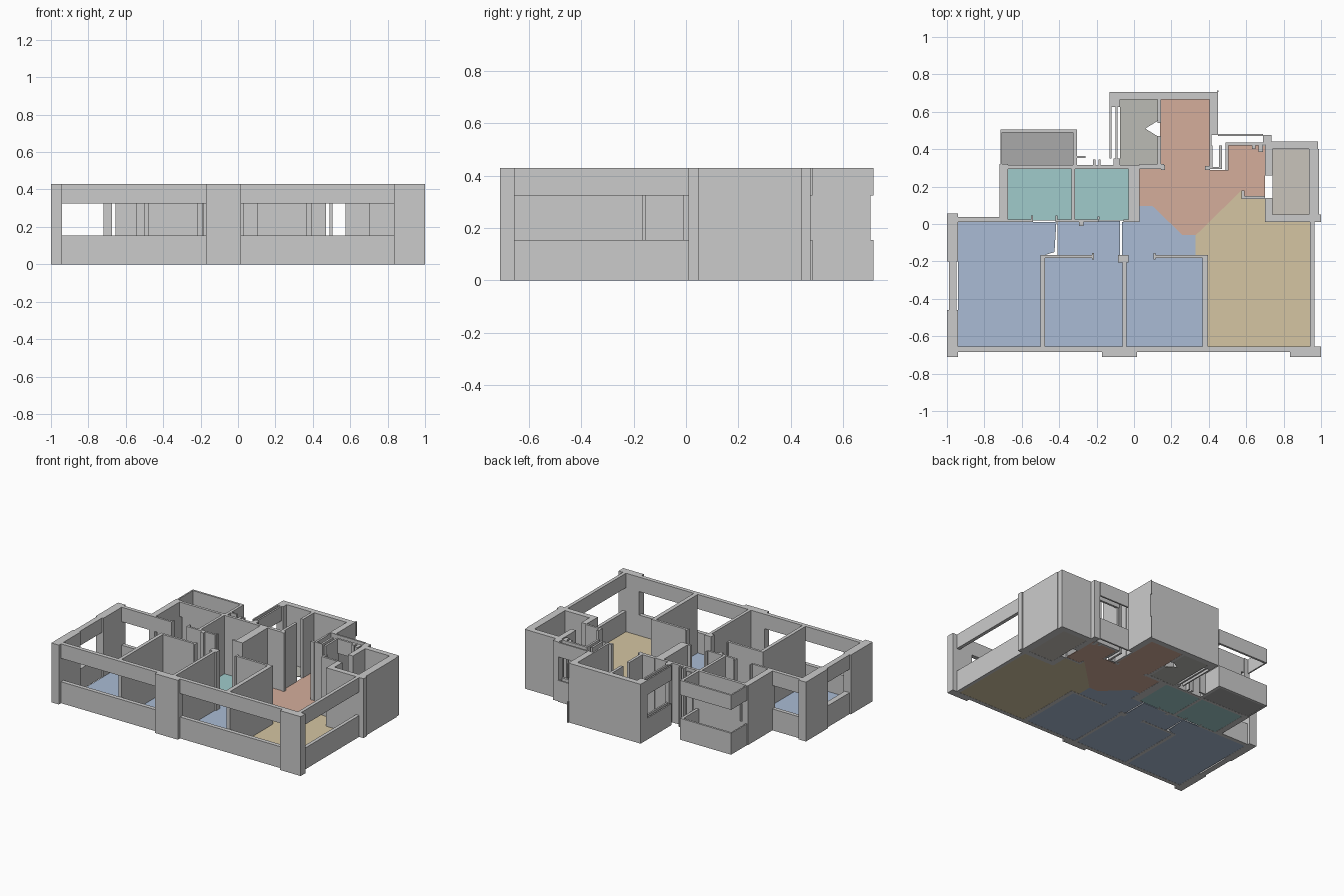
import bpy, bmesh
from mathutils import Vector

H, SILL, HEAD = 0.43, 0.155, 0.325


def add_box(bm, x0, x1, y0, y1, z0, z1):
    vs = bmesh.ops.create_cube(bm, size=1)["verts"]
    for v in vs:
        v.co = Vector((x0 + (v.co.x + .5) * (x1 - x0),
                       y0 + (v.co.y + .5) * (y1 - y0),
                       z0 + (v.co.z + .5) * (z1 - z0)))


def finish(bm, name, mat=None):
    me = bpy.data.meshes.new(name)
    bm.to_mesh(me)
    bm.free()
    ob = bpy.data.objects.new(name, me)
    bpy.context.collection.objects.link(ob)
    if mat:
        me.materials.append(mat)


def walls(name, *rects):
    """Full-height walls, each (x0, x1, y0, y1)."""
    bm = bmesh.new()
    for r in rects:
        add_box(bm, *r, 0, H)
    finish(bm, name)


def windows(name, *rects):
    """Sill band and head band with an open strip between."""
    bm = bmesh.new()
    for r in rects:
        add_box(bm, *r, 0, SILL)
        add_box(bm, *r, HEAD, H)
    finish(bm, name)


def material(name, rgb):
    m = bpy.data.materials.new(name)
    m.diffuse_color = (*rgb, 1)
    return m


def floor(name, mat, *polys):
    bm = bmesh.new()
    for p in polys:
        f = bm.faces.new([bm.verts.new((x, y, .001)) for x, y in p])
        f.normal_update()
        if f.normal.z < 0:
            f.normal_flip()
        top = bmesh.ops.extrude_face_region(bm, geom=[f], use_keep_orig=True)["geom"]
        for v in top:
            if isinstance(v, bmesh.types.BMVert):
                v.co.z = .006
    bmesh.ops.recalc_face_normals(bm, faces=bm.faces)
    finish(bm, name, mat)


def rect(x0, x1, y0, y1):
    return [(x0, y0), (x1, y0), (x1, y1), (x0, y1)]


# Front facade: pillars and ribbon windows
walls("front_pillars", (-1, -.94, -.71, -.655), (-.17, .015, -.71, -.655),
      (.835, 1, -.71, -.655))
windows("front_windows", (-.94, -.17, -.685, -.655), (.015, .835, -.685, -.655))

# Left and right side walls
walls("left_wall", (-1, -.94, -.655, -.46), (-1, -.94, -.2, .055))
windows("side_windows", (-.99, -.95, -.46, -.2), (.94, .965, -.655, .01),
        (-.94, -.72, .01, .038))

# Bathrooms
walls("bathroom_walls", (-.72, -.675, .01, .32), (-.655, -.33, .295, .315),
      (-.33, -.03, .295, .315), (-.335, -.315, .02, .295), (-.03, .03, .01, .315),
      (-.655, -.54, .01, .025), (-.42, -.19, .01, .025), (-.055, -.03, .01, .025),
      (-.55, -.54, .025, .045), (-.42, -.41, .025, .045), (-.295, -.27, -.01, .01),
      (-.195, -.185, .025, .04))
windows("bathroom_slits", (-.675, -.655, .295, .315), (-.675, -.655, .01, .025))

# Rear left balcony
windows("rear_balcony_bands", (-.715, -.705, .315, .505), (-.705, -.325, .49, .505),
        (-.325, -.305, .315, .505))
walls("balcony_stub", (-.305, -.26, .352, .364), (-.22, -.205, .315, .345),
      (-.19, -.18, .315, .345))

# Rear kitchen and entrance block
walls("rear_block_walls", (-.13, .45, .665, .705), (-.13, -.075, .625, .665),
      (-.11, -.075, .315, .35), (.03, .16, .295, .32), (.125, .145, .54, .665),
      (.125, .145, .32, .47), (.145, .165, .29, .315), (.405, .45, .475, .665),
      (.405, .415, .30, .475), (.38, .405, .29, .31))
windows("rear_block_windows", (-.13, -.12, .35, .625), (-.1, -.088, .35, .625),
        (.444, .452, .705, .715))

# Rear right window bay
walls("bay_walls", (.405, .42, .3, .42), (.455, .47, .3, .42), (.405, .47, .295, .305),
      (.49, .505, .285, .43), (.69, .735, .425, .475), (.58, .7, .135, .15),
      (.575, .59, .135, .18), (.63, .65, .4, .42), (.665, .69, .385, .42))
windows("bay_windows", (.45, .69, .47, .482), (.49, .69, .42, .435))

# Right service room
walls("service_room_walls", (.70, .74, .01, .14), (.70, .74, .26, .425),
      (.74, 1, .01, .05), (.735, .985, .40, .44), (.935, .99, .05, .40))

# Bedroom partitions
walls("bedroom_partitions", (-.5, -.475, -.655, -.165), (-.062, -.04, -.655, -.165),
      (.365, .395, -.655, -.165), (-.475, -.215, -.182, -.165), (.11, .365, -.182, -.165),
      (-.225, -.215, -.19, -.155), (.105, .115, -.19, -.155), (-.085, -.03, -.205, -.165))

# Coloured room floors
blue = material("blue_floor", (.40, .50, .66))
teal = material("teal_floor", (.35, .60, .60))
tan = material("tan_floor", (.66, .56, .36))
coral = material("coral_floor", (.66, .42, .33))
grey = material("grey_floor", (.50, .50, .46))
dark = material("dark_floor", (.40, .40, .40))
beige = material("beige_floor", (.58, .55, .50))

floor("bedroom_floors", blue,
      [(-.94, -.655), (-.488, -.655), (-.488, -.17), (-.425, -.15), (-.415, .01), (-.94, .01)],
      rect(-.475, -.062, -.655, -.165), rect(-.05, .38, -.655, -.165),
      rect(-.41, -.075, -.165, .015),
      [(-.065, -.165), (.33, -.165), (.33, -.06), (.26, -.06), (.1, .095),
       (.03, .095), (.03, .012), (-.065, .012)])
floor("bathroom_floors", teal, rect(-.675, -.335, .02, .295), rect(-.315, -.03, .02, .295))
floor("living_room_floor", tan,
      [(.39, -.655), (.94, -.655), (.94, .01), (.70, .01), (.70, .14), (.58, .14),
       (.575, .18), (.33, -.06), (.33, -.165), (.39, -.165)])
floor("entrance_floor", coral,
      [(.03, .295), (.03, .095), (.1, .095), (.26, -.06), (.33, -.06), (.575, .18),
       (.58, .14), (.70, .14), (.70, .42), (.495, .42), (.495, .29), (.405, .29),
       (.405, .665), (.14, .665), (.14, .295)])
floor("kitchen_floor", grey,
      [(-.075, .315), (.125, .315), (.125, .47), (.06, .51), (.125, .55), (.125, .665),
       (-.075, .665)])
floor("balcony_floor", dark, rect(-.705, -.325, .315, .49))
floor("service_room_floor", beige, rect(.74, .935, .05, .40))
